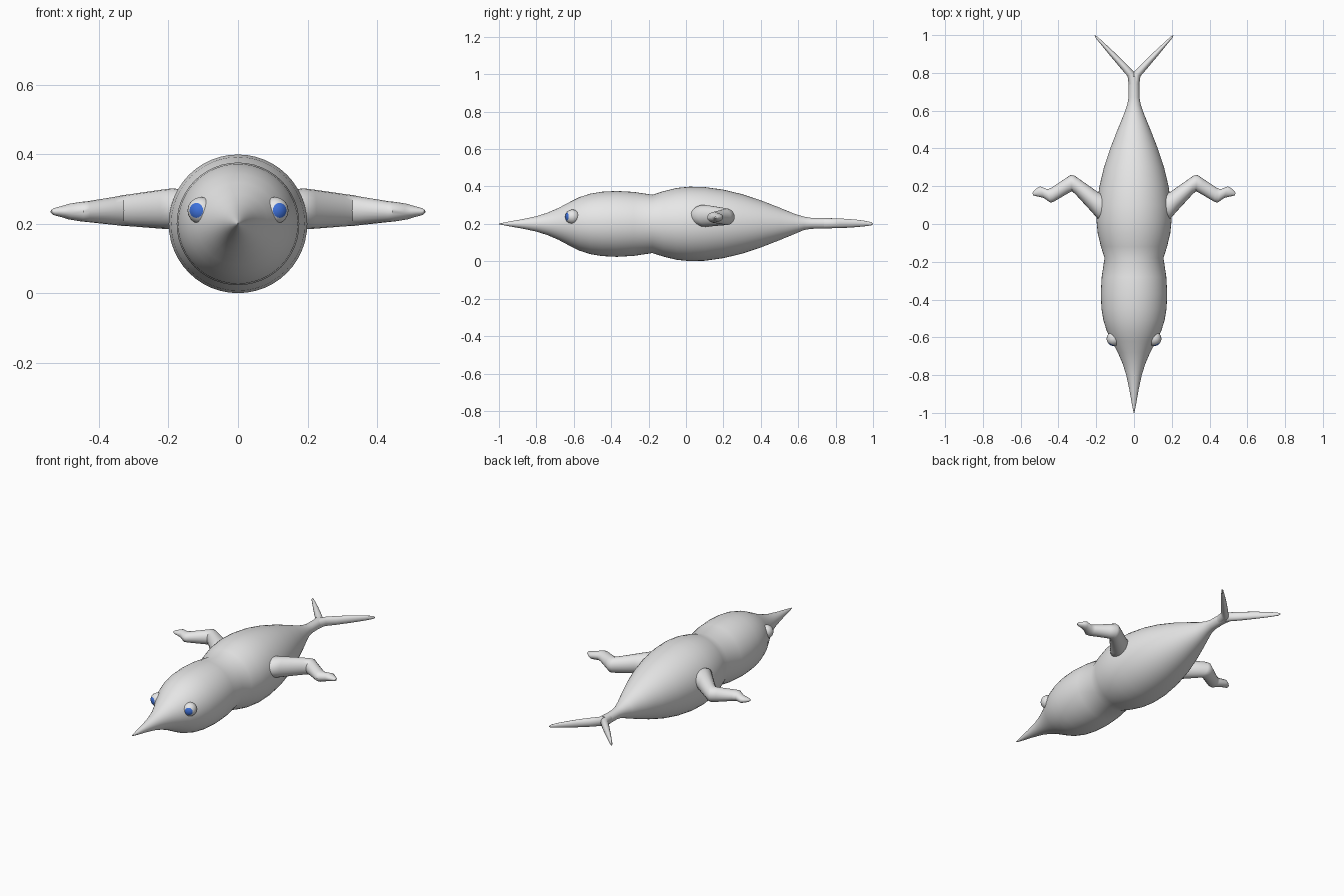
import bpy, bmesh, math
from mathutils import Vector

cube = bpy.data.objects.get("Cube")
if cube:
    bpy.data.objects.remove(cube)


def material(name, rgb):
    m = bpy.data.materials.new(name)
    m.use_nodes = True
    m.diffuse_color = (*rgb, 1)
    m.node_tree.nodes["Principled BSDF"].inputs["Base Color"].default_value = (*rgb, 1)
    return m


GREY = material("pale grey skin", (0.8, 0.8, 0.8))
BLUE = material("blue iris", (0.05, 0.17, 0.72))


def finish(bm, name, mats, angle):
    bmesh.ops.recalc_face_normals(bm, faces=bm.faces)
    mesh = bpy.data.meshes.new(name)
    bm.to_mesh(mesh)
    bm.free()
    for m in mats:
        mesh.materials.append(m)
    ob = bpy.data.objects.new(name, mesh)
    bpy.context.collection.objects.link(ob)
    bpy.ops.object.select_all(action='DESELECT')
    ob.select_set(True)
    bpy.context.view_layer.objects.active = ob
    bpy.ops.object.shade_smooth_by_angle(angle=math.radians(angle))
    return ob


def loft(name, rings, segments, angle=50):
    """Skin elliptical rings given as (centre, sideways half vector, half height)."""
    bm = bmesh.new()
    loops = []
    for centre, side, half in rings:
        loop = []
        for i in range(segments):
            a = math.tau * i / segments
            loop.append(bm.verts.new(centre + side * math.cos(a) + Vector((0, 0, half * math.sin(a)))))
        loops.append(loop)
    for lo, hi in zip(loops, loops[1:]):
        for i in range(segments):
            j = (i + 1) % segments
            bm.faces.new((lo[i], lo[j], hi[j], hi[i]))
    bm.faces.new(loops[0])
    bm.faces.new(loops[-1])
    return finish(bm, name, [GREY], angle)


def limb(name, sections, side, segments=20):
    """Loft through (x, y) edge pairs; each section is x1, y1, x2, y2, z, half height."""
    rings = []
    for x1, y1, x2, y2, z, half in sections:
        a, b = Vector((side * x1, y1, z)), Vector((side * x2, y2, z))
        rings.append(((a + b) / 2, (a - b) / 2, half))
    return loft(name, rings, segments)


# Beak, head, trunk and tail stalk: round profile of (y, radius)
profile = [(-1, .002), (-.95, .012), (-.88, .024), (-.8, .041), (-.74, .06), (-.68, .086),
           (-.62, .118), (-.57, .143), (-.51, .162), (-.45, .172), (-.37, .176), (-.28, .171),
           (-.18, .156), (-.12, .175), (-.05, .192), (.02, .199), (.1, .197), (.2, .183),
           (.3, .159), (.4, .126), (.5, .087), (.58, .054), (.63, .036), (.67, .029), (.78, .028)]
loft("body", [(Vector((0, y, .203 if y > .6 else .2)), Vector((r, 0, 0)),
               min(r, .2)) for y, r in profile], 48)

arm_sections = [
    (.12, .15, .13, .02, .243, .050),
    (.185, .165, .19, .025, .243, .059),
    (.215, .186, .225, .065, .242, .056),
    (.315, .256, .305, .152, .239, .046),
    (.335, .260, .328, .174, .238, .044),
    (.365, .240, .350, .162, .237, .040),
    (.437, .192, .425, .118, .235, .030),
    (.458, .184, .443, .113, .235, .028),
    (.497, .199, .478, .138, .235, .022),
    (.515, .189, .497, .143, .235, .016),
    (.533, .172, .525, .149, .235, .010),
    (.538, .163, .534, .152, .235, .004),
]
fork_sections = [
    (-.012, .755, .028, .735, .203, .026),
    (-.006, .80, .034, .782, .203, .026),
    (.045, .852, .071, .825, .203, .025),
    (.105, .910, .125, .889, .203, .021),
    (.160, .961, .173, .948, .202, .015),
    (.195, .993, .203, .985, .201, .009),
    (.207, 1.0, .209, .998, .200, .002),
]

for side, word in ((1, "left"), (-1, "right")):
    limb(word + "_arm", arm_sections, side)
    limb(word + "_tail_fin", fork_sections, side)

    # Eyeball with its pole aimed forwards; the cap around the pole is the iris
    bm = bmesh.new()
    bmesh.ops.create_uvsphere(bm, u_segments=16, v_segments=16, radius=.039)
    for f in bm.faces:
        f.material_index = int(f.calc_center_median().z > .034)
    aim = Vector((side * .42, -.9, .02)).to_track_quat('Z', 'Y')
    bmesh.ops.rotate(bm, verts=bm.verts, matrix=aim.to_matrix())
    bmesh.ops.translate(bm, verts=bm.verts, vec=(side * .106, -.607, .238))
    finish(bm, word + "_eye", [GREY, BLUE], 60)
